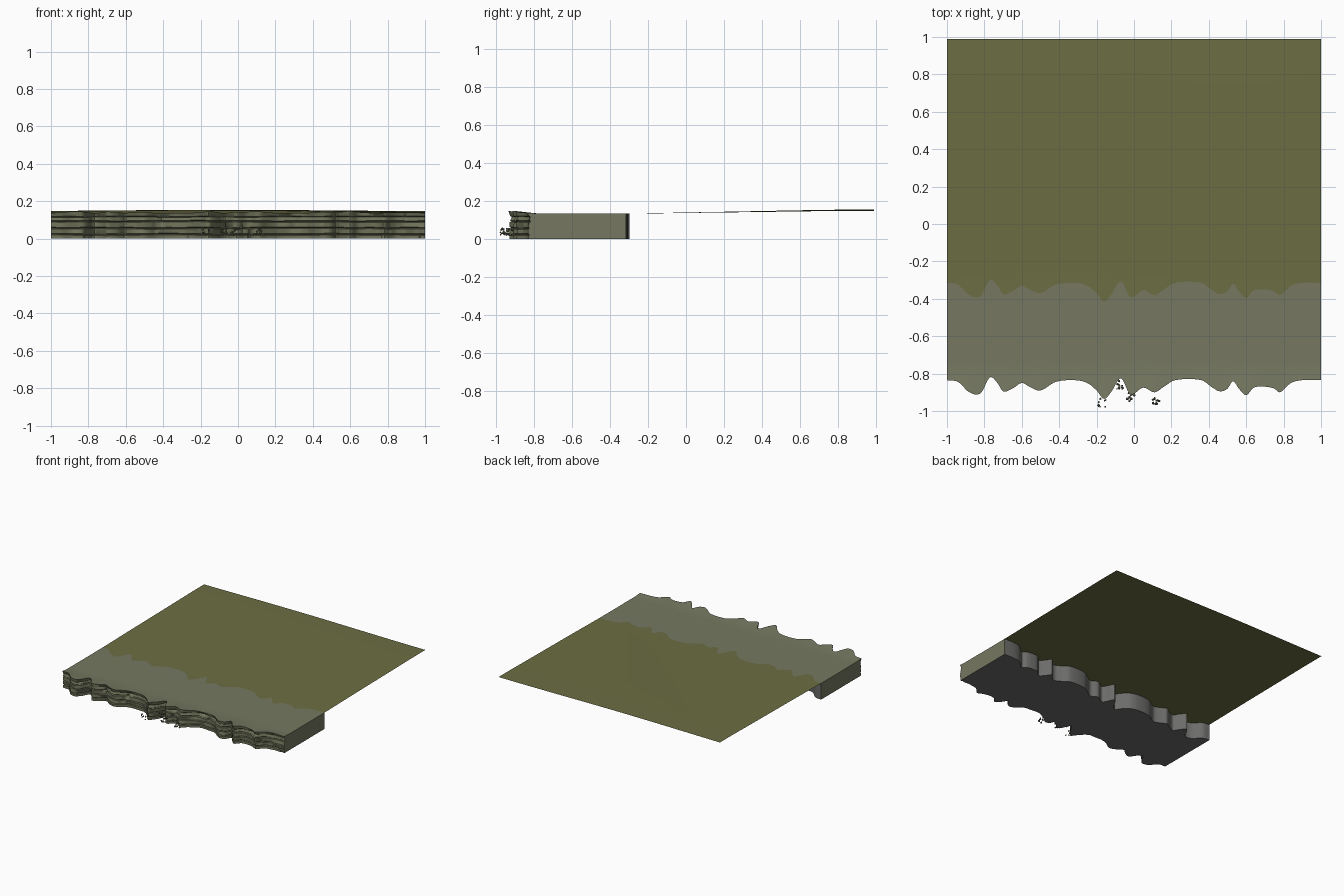
import bpy, bmesh, math, random
from mathutils import Vector, noise

random.seed(4)
if "Cube" in bpy.data.objects:
    bpy.data.objects.remove(bpy.data.objects["Cube"])


def material(name, r, g, b):
    mat = bpy.data.materials.new(name)
    mat.use_nodes = True
    mat.diffuse_color = (r, g, b, 1)
    mat.node_tree.nodes["Principled BSDF"].inputs["Base Color"].default_value = (r, g, b, 1)
    return mat


GRASS = material("olive grass", .15, .155, .055)
STONE = material("mossy stone", .18, .19, .12)
CLIFF = material("cliff face stone", .16, .168, .10)
GREY = material("bare grey stone", .15, .15, .145)

# Plan outline of the cliff edge: position across, and how far it juts out
EDGE = [(-1, 0), (-.94, .01), (-.88, .065), (-.82, .07), (-.77, -.015), (-.73, .015),
        (-.7, .06), (-.65, .045), (-.6, .015), (-.56, .035), (-.5, .055), (-.42, .01),
        (-.32, 0), (-.25, .015), (-.2, .055), (-.16, .1), (-.12, .06), (-.07, -.01),
        (-.02, .075), (.05, .04), (.11, .065), (.16, .035), (.22, 0), (.36, 0), (.42, .04),
        (.46, .06), (.5, .045), (.53, .005), (.56, .045), (.6, .08), (.64, .04), (.7, .035),
        (.75, .045), (.78, .065), (.84, .015), (.9, 0), (1, 0)]
FRONT, BACK, FAR = -.835, -.315, .99
COLUMNS = 240


def jut(x):
    """Smooth curve through the outline points."""
    i = next((k for k in range(len(EDGE) - 1) if x <= EDGE[k + 1][0]), len(EDGE) - 2)
    (xa, a), (xb, b) = EDGE[i], EDGE[i + 1]
    before, after = EDGE[max(i - 1, 0)], EDGE[min(i + 2, len(EDGE) - 1)]
    w = xb - xa
    t = (x - xa) / w
    ma = (b - before[1]) / (xb - before[0]) * w
    mb = (after[1] - a) / (after[0] - xa) * w
    return ((2*t**3 - 3*t*t + 1) * a + (t**3 - 2*t*t + t) * ma
            + (3*t*t - 2*t**3) * b + (t**3 - t*t) * mb)


def ground(x, y):
    """Gently rolling height of the top surface."""
    rise = .133 + .018 * min(max((y + .3) / 1.1, 0), 1)
    roll = .003 * math.sin(3 * x + 2 * y) * min(max(y + .4, 0), 1)
    lip = max(0, (FRONT + .06 - y) / .15)
    return rise + roll + .012 * lip * (1 + noise.noise(Vector((x * 6, 0, 3))))


def finish(name, bm, mats, angle=35):
    mesh = bpy.data.meshes.new(name)
    bm.to_mesh(mesh)
    bm.free()
    for mat in mats:
        mesh.materials.append(mat)
    obj = bpy.data.objects.new(name, mesh)
    bpy.context.collection.objects.link(obj)
    bpy.ops.object.select_all(action="DESELECT")
    obj.select_set(True)
    bpy.context.view_layer.objects.active = obj
    bpy.ops.object.shade_smooth_by_angle(angle=math.radians(angle))
    return obj


# Cliff block: one section per column, with strata grooves up the front
LAYERS = [0, .018, .022, .028, .052, .056, .061, .088, .092, .097, .115, .12]
GROOVES = {.022, .056, .092, .115}
TOP_ROWS = 12


def section(x):
    front, back = FRONT - jut(x), BACK - jut(x)
    points = []
    for z in LAYERS:
        layer = int(z / .034)
        rough = noise.noise(Vector((x * 14, layer * 5.3, z * 8))) * .009
        crack = max(0, noise.noise(Vector((x * 24, layer * 2.7, 9))) - .4) * .06
        groove = .009 if z in GROOVES else 0
        points.append((x, front + .006 + rough + crack + groove,
                       z + .004 * noise.noise(Vector((x * 7, z * 30, 1))) * (z > 0)))
    for k in range(TOP_ROWS + 1):
        y = front + (back - front) * (k / TOP_ROWS) ** 1.6
        points.append((x, y, ground(x, y)))
    return points + [(x, back, 0)]


bm = bmesh.new()
loops = [[bm.verts.new(p) for p in section(-1 + 2 * i / COLUMNS)] for i in range(COLUMNS + 1)]
count = len(loops[0])
top_start = len(LAYERS)
for a, b in zip(loops, loops[1:]):
    for k in range(count):
        n = (k + 1) % count
        face = bm.faces.new((a[k], b[k], b[n], a[n]))
        # front strata, then the top, then the back wall and underside
        face.material_index = 1 if k < top_start else 0 if k < count - 2 else 2
bm.faces.new(loops[0])
bm.faces.new(loops[-1][::-1])
bmesh.ops.recalc_face_normals(bm, faces=bm.faces)
finish("cliff_block", bm, [STONE, CLIFF, GREY])

# Grass sheet running from the block's rear edge to the far side
bm = bmesh.new()
ROWS = 24
strips = []
for i in range(COLUMNS + 1):
    x = -1 + 2 * i / COLUMNS
    start = BACK - jut(x)
    ys = [start + (FAR - start) * r / ROWS for r in range(ROWS + 1)]
    strips.append([bm.verts.new((x, y, ground(x, y))) for y in ys])
for a, b in zip(strips, strips[1:]):
    for r in range(ROWS):
        bm.faces.new((a[r], b[r], b[r + 1], a[r + 1]))
finish("grass_sheet", bm, [GRASS])

# Small broken chips clustered at the cliff foot
bm = bmesh.new()
for cx, cy in [(-.17, -.96), (-.08, -.86), (-.02, -.925), (.115, -.94)]:
    for _ in range(9):
        spot = Vector((cx + random.uniform(-.02, .02), cy + random.uniform(-.022, .025),
                       random.uniform(.02, .055)))
        chip = bmesh.ops.create_icosphere(bm, subdivisions=1, radius=random.uniform(.004, .009))
        for v in chip["verts"]:
            v.co = v.co * random.uniform(.7, 1.2) + spot
finish("cliff_chips", bm, [CLIFF], 10)
